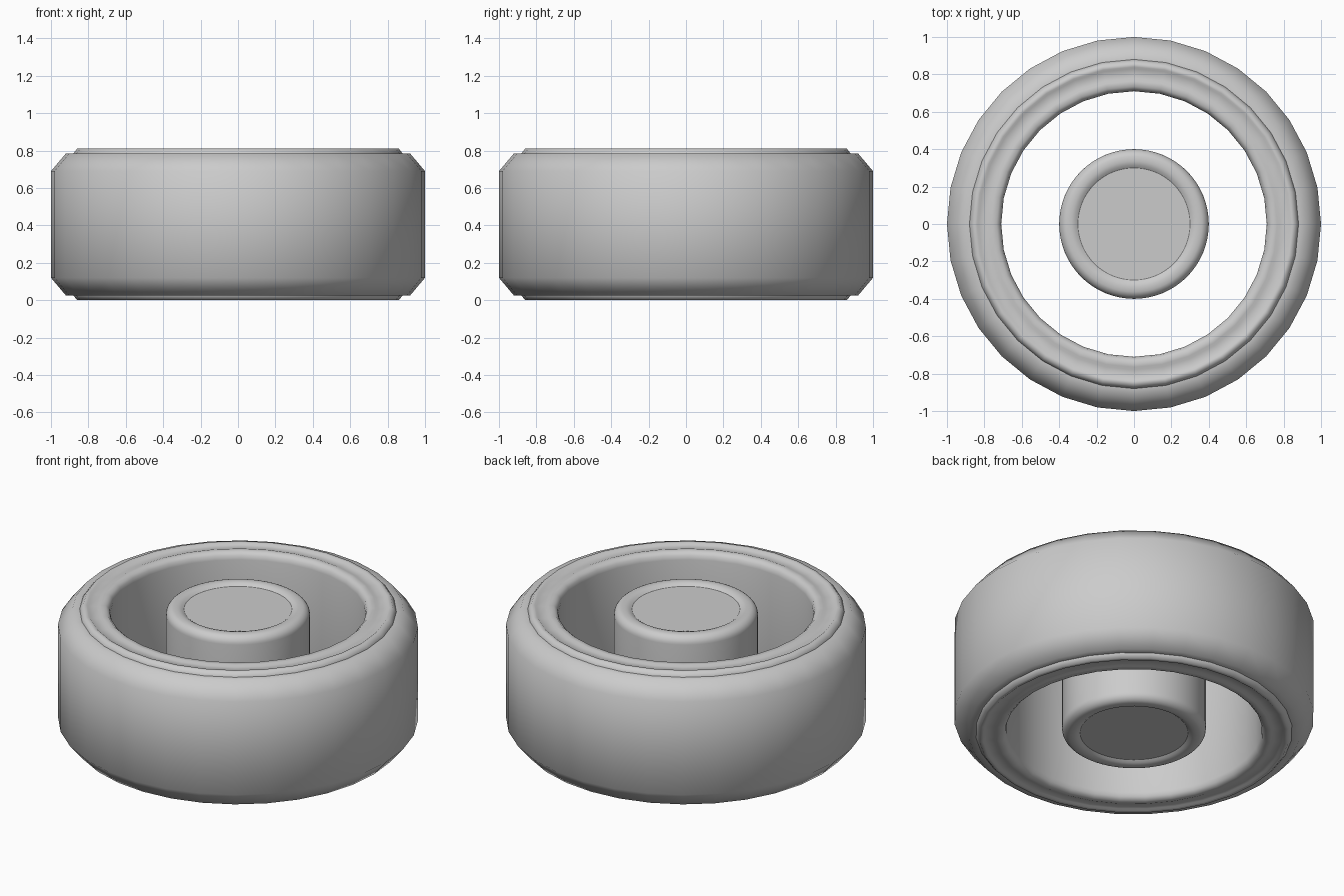
import bpy, bmesh, math

if "Cube" in bpy.data.objects:
    bpy.data.objects.remove(bpy.data.objects["Cube"])

H = 0.81  # overall height


def lathe(name, half, sides, closed, angle):
    """Revolve an upper half profile (r, z), mirrored about mid height."""
    prof = half + [(r, H - z) for r, z in reversed(half)]
    bm = bmesh.new()
    rings = []
    for r, z in prof:
        rings.append([bm.verts.new((r * math.cos(2 * math.pi * i / sides),
                                    r * math.sin(2 * math.pi * i / sides), z))
                      for i in range(sides)])
    n = len(rings)
    for k in range(n if closed else n - 1):
        a, b = rings[k], rings[(k + 1) % n]
        for i in range(sides):
            j = (i + 1) % sides
            bm.faces.new((a[i], a[j], b[j], b[i]))
    if not closed:  # cap the ends with flat discs
        bm.faces.new(rings[0])
        bm.faces.new(rings[-1])
    bmesh.ops.recalc_face_normals(bm, faces=bm.faces)
    me = bpy.data.meshes.new(name)
    bm.to_mesh(me)
    bm.free()
    ob = bpy.data.objects.new(name, me)
    bpy.context.collection.objects.link(ob)
    bpy.ops.object.select_all(action='DESELECT')
    ob.select_set(True)
    bpy.context.view_layer.objects.active = ob
    bpy.ops.object.shade_smooth_by_angle(angle=math.radians(angle))
    return ob


# outer tyre with chamfered shoulders
lathe("tyre", [(0.87, 0.785), (0.92, 0.785), (1.0, 0.69)], 32, True, 60)

# inner rim band, shallow groove on each face, open through the middle
lathe("rim_band", [(0.71, 0.765), (0.716, 0.79), (0.735, 0.808), (0.765, 0.808),
                   (0.78, 0.802), (0.83, 0.802), (0.84, 0.81), (0.86, 0.81),
                   (0.88, 0.785)], 32, True, 60)

# solid hub with a rounded lip around a slightly sunken disc
lip = [(0.35 + 0.05 * math.cos(t), 0.76 + 0.05 * math.sin(t))
       for t in [math.radians(a) for a in (75, 60, 45, 30, 15, 0)]]
lathe("hub", [(0.30, 0.793), (0.315, 0.804), (0.335, 0.81)] + lip, 64, False, 30)
